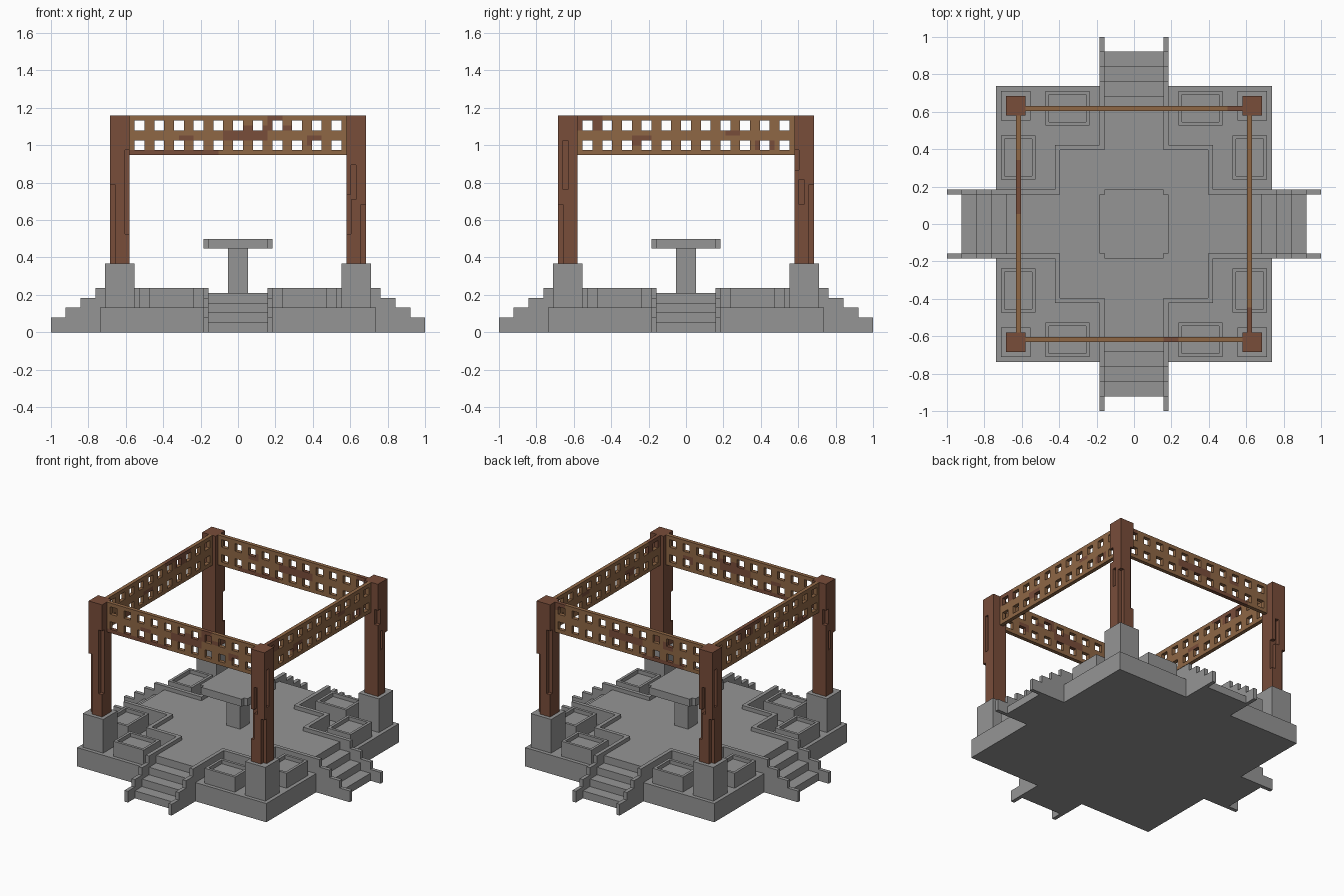
import bpy, bmesh, math
from mathutils import Matrix, Vector

V = 2 / 76  # one modelling unit: everything below is laid out on this grid

cube = bpy.data.objects.get("Cube")
if cube:
    bpy.data.objects.remove(cube, do_unlink=True)


def material(name, rgb):
    m = bpy.data.materials.new(name)
    m.use_nodes = True
    m.diffuse_color = (*rgb, 1)
    for n in m.node_tree.nodes:
        if n.type == 'BSDF_PRINCIPLED':
            n.inputs["Base Color"].default_value = (*rgb, 1)
    return m


STONE = material("grey stone", (0.30, 0.30, 0.30))
DARK = material("dark wood", (0.190, 0.074, 0.042))
LIGHT = material("light wood", (0.275, 0.136, 0.060))


def finish(name, bm, mats, turn=0):
    """Turn about z by quarter turns, scale to size and link."""
    bmesh.ops.recalc_face_normals(bm, faces=bm.faces)
    bm.transform(Matrix.Rotation(turn * math.pi / 2, 4, 'Z'))
    bm.transform(Matrix.Scale(V, 4))
    me = bpy.data.meshes.new(name)
    bm.to_mesh(me)
    bm.free()
    for m in mats:
        me.materials.append(m)
    ob = bpy.data.objects.new(name, me)
    bpy.context.collection.objects.link(ob)
    return ob


def prism(name, outline, lo, hi, mat=STONE, turn=0, sideways=False):
    """Extrude an outline up z, or (sideways) a (distance, height) profile along x."""
    bm = bmesh.new()
    place = (lambda u, v, w: (w, -u, v)) if sideways else (lambda u, v, w: (u, v, w))
    face = bm.faces.new([bm.verts.new(place(u, v, lo)) for u, v in outline])
    ext = bmesh.ops.extrude_face_region(bm, geom=[face])
    move = Vector(place(0, 0, hi - lo))
    for e in ext["geom"]:
        if isinstance(e, bmesh.types.BMVert):
            e.co += move
    return finish(name, bm, [mat], turn)


def rect(x0, y0, x1, y1):
    return [(x0, y0), (x1, y0), (x1, y1), (x0, y1)]


def blocks(name, cells, mats, turn=0, offset=(0, 0, 0)):
    """Outer skin of a set of unit cells; cells maps (x, y, z) to a material index."""
    bm = bmesh.new()
    for c, mi in cells.items():
        for ax in range(3):
            for s in (0, 1):
                n = list(c)
                n[ax] += 2 * s - 1
                if tuple(n) in cells:
                    continue
                a, b = (ax + 1) % 3, (ax + 2) % 3
                vs = []
                for i, j in ((0, 0), (1, 0), (1, 1), (0, 1)) if s else ((0, 0), (0, 1), (1, 1), (1, 0)):
                    p = Vector(c)
                    p[ax] += s
                    p[a] += i
                    p[b] += j
                    vs.append(bm.verts.new(p + Vector(offset)))
                bm.faces.new(vs).material_index = mi
    bmesh.ops.remove_doubles(bm, verts=bm.verts, dist=0.01)
    bmesh.ops.dissolve_limit(bm, angle_limit=0.02, verts=bm.verts, edges=bm.edges,
                             delimit={'MATERIAL', 'NORMAL'})
    return finish(name, bm, mats, turn)


# Base slab and cross-shaped raised floor
prism("base_slab", rect(-28, -28, 28, 28), 0, 5)
quarter = [(6, 26), (6, 15), (15, 15), (15, 6), (26, 6)]
floor = []
for k in range(4):
    c, s = [(1, 0), (0, -1), (-1, 0), (0, 1)][k]
    floor += [(x * c - y * s, x * s + y * c) for x, y in quarter]
prism("raised_floor", floor, 4, 8)

# Low kerb round each corner of the floor
KERB = [(6, 29), (7, 29), (7, 16), (16, 16), (16, 7), (29, 7),
        (29, 6), (15, 6), (15, 15), (6, 15)]
STAIR = [(25, 0), (35, 0), (35, 2), (32, 2), (32, 4), (29, 4), (29, 6), (25, 6)]
RAIL = [(29, 0), (38, 0), (38, 3), (35, 3), (35, 5), (32, 5), (32, 7), (29, 7)]


def planter(name, x0, y0, x1, y1, turn):
    bm = bmesh.new()
    bmesh.ops.create_cube(bm, size=1, matrix=Matrix.Translation(((x0 + x1) / 2, (y0 + y1) / 2, 7))
                          @ Matrix.Diagonal((x1 - x0, y1 - y0, 4, 1)))
    top = max(bm.faces, key=lambda f: f.calc_center_median().z)
    bmesh.ops.inset_region(bm, faces=[top], thickness=1)
    ext = bmesh.ops.extrude_face_region(bm, geom=[top])
    for e in ext["geom"]:
        if isinstance(e, bmesh.types.BMVert):
            e.co.z -= 1
    if top.is_valid:
        bmesh.ops.delete(bm, geom=[top], context='FACES_ONLY')
    finish(name, bm, [STONE], turn)


for k, side in enumerate(("front", "right", "back", "left")):
    prism(side + "_kerb", KERB, 0, 9, turn=k)
    prism(side + "_stairs", STAIR, -6, 6, turn=k, sideways=True)
    prism(side + "_stair_rail_a", RAIL, -7, -6, turn=k, sideways=True)
    prism(side + "_stair_rail_b", RAIL, 6, 7, turn=k, sideways=True)
    planter(side + "_planter_a", 9, -27, 18, -20, k)
    planter(side + "_planter_b", -18, -27, -9, -20, k)
    prism(side + "_pedestal", rect(21, -27, 27, -21), 5, 14, turn=k)

# Central table
prism("table_leg", rect(-2, -2, 2, 2), 8, 17)
prism("table_top", [(-6, -7), (6, -7), (6, -6), (7, -6), (7, 6), (6, 6), (6, 7),
                    (-6, 7), (-6, 6), (-7, 6), (-7, -6), (-6, -6)], 17, 19)

# Weathered posts: chips are (x, y, bottom, top) columns missing from the 4 x 4 post
CHIPS_A = [(3, 0, 20, 37), (0, 3, 33, 37), (0, 2, 26, 31), (0, 0, 14, 30)]
CHIPS_B = [(1, 0, 27, 34), (0, 0, 20, 28), (3, 0, 14, 26), (3, 1, 29, 39)]
for name, chips, x, turn in (("front_left", CHIPS_B, 22, 0), ("back_right", CHIPS_B, 22, 2),
                             ("front_right", CHIPS_A, -26, 0), ("back_left", CHIPS_A, -26, 2)):
    cells = {(i, j, z): 0 for i in range(4) for j in range(4) for z in range(14, 44)
             if not any((i, j) == (a, b) and lo <= z < hi for a, b, lo, hi in chips)}
    blocks(name + "_post", cells, [DARK], turn, (x, -26, 0))

# Lattice panels: two rows of square holes, with dark patches (x0, z0, x1, z1)
PATCHES = {
    "front": [(-22, 36, -4, 37), (-12, 39, -9, 40), (-3, 39, 6, 41), (1, 41, 11, 42),
              (6, 42, 9, 44), (14, 38, 17, 40)],
    "right": [(-22, 41, -17, 44), (-11, 38, -7, 40), (14, 37, 18, 39), (8, 40, 11, 41)],
    "back": [(-22, 42, -19, 44), (-6, 39, 4, 41), (4, 36, 16, 37), (10, 40, 13, 42)],
    "left": [(-13, 43, -2, 44), (-11, 41, -6, 43), (3, 39, 7, 40), (12, 36, 17, 38)],
}
for k, (side, patches) in enumerate(PATCHES.items()):
    cells = {}
    for x in range(-22, 22):
        for z in range(36, 44):
            if (x + 21) % 4 < 2 and z in (37, 38, 41, 42):
                continue
            dark = any(a <= x < c and b <= z < d for a, b, c, d in patches)
            cells[(x, -24, z)] = 1 if dark else 0
    blocks(side + "_lattice", cells, [LIGHT, DARK], k)
